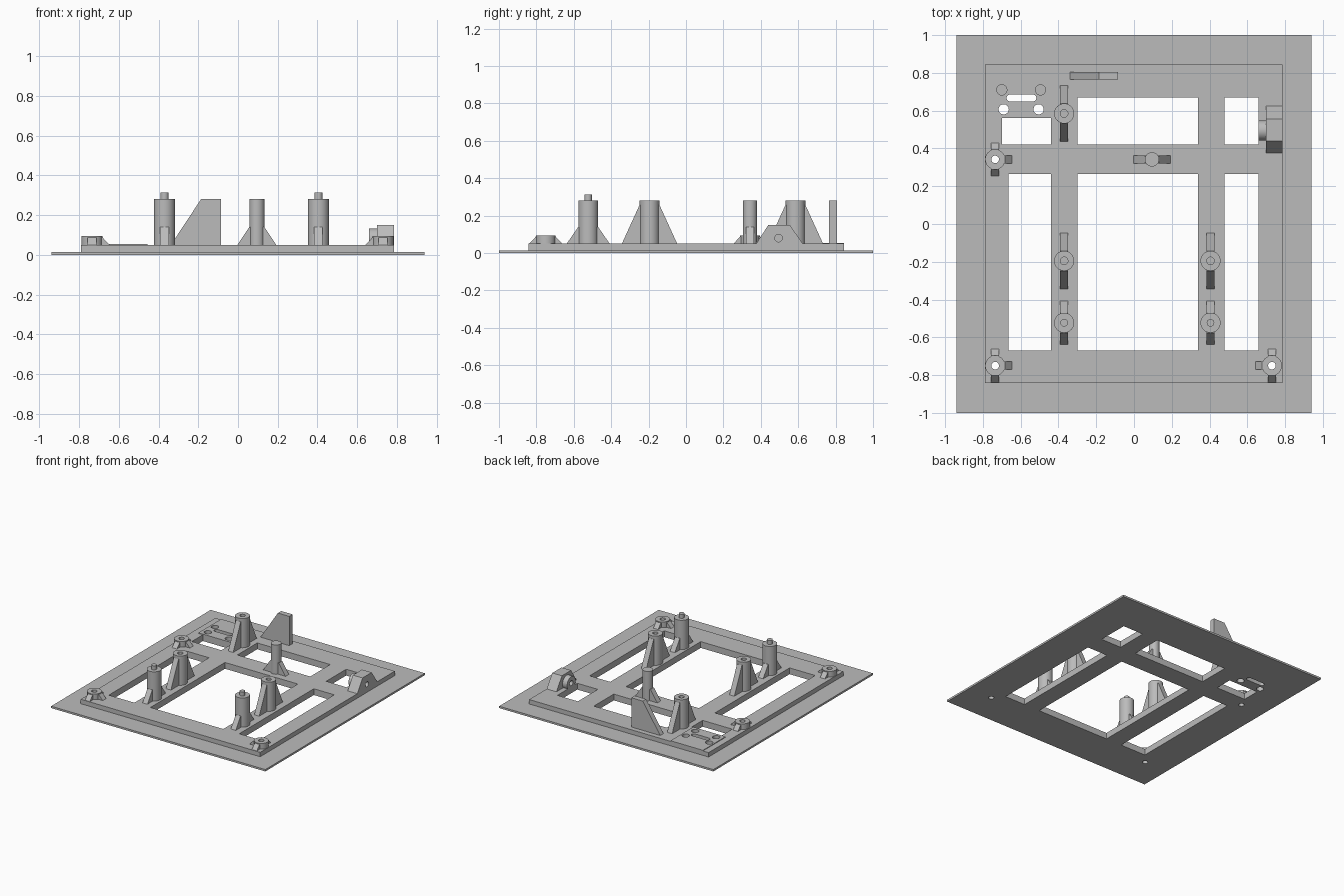
import bpy, bmesh, math
from mathutils import Matrix, Vector

old = bpy.data.objects.get("Cube")
if old:
    bpy.data.objects.remove(old, do_unlink=True)

grey = bpy.data.materials.new("plain grey")
grey.use_nodes = True
GREY = (0.5, 0.5, 0.5, 1)
grey.diffuse_color = GREY
grey.node_tree.nodes["Principled BSDF"].inputs["Base Color"].default_value = GREY

SEGS = 40
BASE, DECK = 0.015, 0.05
parts = []


def finish(name, bm, keep=True):
    bmesh.ops.recalc_face_normals(bm, faces=bm.faces[:])
    mesh = bpy.data.meshes.new(name)
    bm.to_mesh(mesh)
    bm.free()
    ob = bpy.data.objects.new(name, mesh)
    bpy.context.collection.objects.link(ob)
    mesh.materials.append(grey)
    if keep:
        parts.append(ob)
    return ob


def add_box(bm, x0, x1, y0, y1, z0, z1):
    size = Matrix.Diagonal((x1 - x0, y1 - y0, z1 - z0, 1))
    mid = Matrix.Translation(((x0 + x1) / 2, (y0 + y1) / 2, (z0 + z1) / 2))
    bmesh.ops.create_cube(bm, size=1, matrix=mid @ size)


def add_drum(bm, x, y, r, z0, z1):
    bmesh.ops.create_cone(bm, cap_ends=True, segments=SEGS, radius1=r, radius2=r,
                          depth=z1 - z0, matrix=Matrix.Translation((x, y, (z0 + z1) / 2)))


def add_prism(bm, outline, depth, matrix):
    """Extrude an outline in the local XZ plane, centred on local y."""
    face = bm.faces.new([bm.verts.new(matrix @ Vector((u, -depth / 2, w))) for u, w in outline])
    out = bmesh.ops.extrude_face_region(bm, geom=[face])
    verts = [g for g in out["geom"] if isinstance(g, bmesh.types.BMVert)]
    bmesh.ops.translate(bm, verts=verts, vec=matrix.to_3x3() @ Vector((0, depth, 0)))


def add_lathe(bm, profile, matrix):
    """Closed ring of (radius, height) points turned around local z."""
    rings = []
    for i in range(SEGS):
        a = 2 * math.pi * i / SEGS
        rings.append([bm.verts.new(matrix @ Vector((r * math.cos(a), r * math.sin(a), z)))
                      for r, z in profile])
    n = len(profile)
    for i in range(SEGS):
        a, b = rings[i], rings[(i + 1) % SEGS]
        for j in range(n):
            k = (j + 1) % n
            bm.faces.new((a[j], b[j], b[k], a[k]))


def cut(ob, bm):
    """Cut the shapes in bm out of the object, then drop the cutter."""
    cutter = finish("cutter", bm, keep=False)
    cutter.hide_render = True
    mod = ob.modifiers.new("cut", 'BOOLEAN')
    mod.operation, mod.solver, mod.object = 'DIFFERENCE', 'EXACT', cutter
    graph = bpy.context.evaluated_depsgraph_get()
    mesh = bpy.data.meshes.new_from_object(ob.evaluated_get(graph))
    ob.modifiers.clear()
    ob.data = mesh
    bpy.data.objects.remove(cutter, do_unlink=True)


# Hole layout
WINDOWS = [(-0.70, -0.44, 0.42, 0.56), (-0.30, 0.34, 0.42, 0.67), (0.48, 0.66, 0.42, 0.67),
           (-0.665, -0.44, -0.67, 0.265), (-0.30, 0.34, -0.67, 0.265), (0.48, 0.66, -0.67, 0.265)]
CORNERS = [("back_right", -0.735, 0.342, (0, 90, 270)),
           ("front_right", -0.735, -0.75, (0, 90, 270)),
           ("front_left", 0.73, -0.75, (180, 90, 270))]
THROUGH = [(-0.69, 0.607), (-0.505, 0.607)]
BLIND = [(-0.70, 0.71), (-0.495, 0.71)]
HOLE, PIN, POST = 0.027, 0.02, 0.053


def hole_shapes(blind):
    bm = bmesh.new()
    for w in WINDOWS:
        add_box(bm, *w, -0.1, 0.2)
    for _, x, y, _ in CORNERS:
        add_drum(bm, x, y, PIN, -0.1, 0.2)
    for x, y in THROUGH + (BLIND if blind else []):
        add_drum(bm, x, y, HOLE, -0.1, 0.2)
    # rounded slot
    arc = [math.radians(a) for a in range(-90, 91, 15)]
    right = [(-0.535 + 0.018 * math.cos(a), 0.018 * math.sin(a)) for a in arc]
    left = [(-0.657 - 0.018 * math.cos(a), -0.018 * math.sin(a)) for a in arc]
    add_prism(bm, right + left, 0.3,
              Matrix.Translation((0, 0.667, 0.05)) @ Matrix.Rotation(math.pi / 2, 4, 'X'))
    return bm


# Flat plates
for name, dims, blind in (("base_plate", (-0.94, 0.94, -1, 1, 0, BASE), False),
                          ("raised_deck", (-0.79, 0.785, -0.843, 0.845, BASE, DECK), True),
                          ("mounting_pad", (-0.74, -0.455, 0.56, 0.845, DECK, DECK + 0.005), True)):
    bm = bmesh.new()
    add_box(bm, *dims)
    cut(finish(name, bm), hole_shapes(blind))


def ribbed_post(name, x, y, r, top, reach, rib_top, angles, bore=True, pin=0):
    """Round post with sloping ribs; bored, plain or topped with a pin."""
    at = Matrix.Translation((x, y, 0))
    bm = bmesh.new()
    if bore:
        add_lathe(bm, [(PIN, DECK), (r, DECK), (r, top), (PIN, top)], at)
    else:
        add_drum(bm, x, y, r, DECK, top)
    if pin:
        add_drum(bm, x, y, PIN, top, pin)
    finish(name, bm)
    bm = bmesh.new()
    inner = r - 0.008
    for a in angles:
        add_prism(bm, [(inner, DECK), (reach, DECK), (r, rib_top), (inner, rib_top)], 0.043,
                  at @ Matrix.Rotation(math.radians(a), 4, 'Z'))
    finish(name + "_ribs", bm)


# Low corner posts
for side, x, y, angles in CORNERS:
    ribbed_post(side + "_low_post", x, y, POST, 0.095, 0.088, 0.088, angles)

# Tall posts
for side, x in (("right", -0.37), ("left", 0.405)):
    ribbed_post(side + "_bored_post", x, -0.195, POST, 0.282, 0.148, 0.258, (90, 270))
    ribbed_post(side + "_pin_post", x, -0.523, POST, 0.282, 0.115, 0.14, (90, 270),
                bore=False, pin=0.314)
ribbed_post("rear_bored_post", -0.37, 0.585, POST, 0.282, 0.148, 0.258, (90, 270))
ribbed_post("centre_post", 0.095, 0.342, 0.038, 0.282, 0.098, 0.14, (0, 180), bore=False)

# Upright fin
bm = bmesh.new()
add_prism(bm, [(-0.338, DECK), (-0.085, DECK), (-0.085, 0.282), (-0.185, 0.282)], 0.042,
          Matrix.Translation((0, 0.785, 0)))
finish("rear_fin", bm)

# Side bracket with a bored boss
turn = Matrix.Rotation(math.pi / 2, 4, 'Z')
bm = bmesh.new()
add_prism(bm, [(0.375, DECK), (0.625, DECK), (0.555, 0.15), (0.44, 0.15)], 0.085,
          Matrix.Translation((0.7425, 0, 0)) @ turn)
bracket = finish("side_bracket", bm)
axis = Matrix.Translation((0.66, 0.495, 0.08)) @ Matrix.Rotation(math.pi / 2, 4, 'Y')
bm = bmesh.new()
bmesh.ops.create_cone(bm, cap_ends=True, segments=SEGS, radius1=PIN, radius2=PIN, depth=0.5,
                      matrix=axis)
cut(bracket, bm)
bm = bmesh.new()
add_lathe(bm, [(PIN, 0), (POST, 0), (POST, 0.04), (PIN, 0.04)], axis)
finish("bracket_boss", bm)

# Smooth round walls, crisp edges
bpy.ops.object.select_all(action='DESELECT')
for ob in parts:
    ob.select_set(True)
bpy.context.view_layer.objects.active = parts[0]
bpy.ops.object.shade_smooth_by_angle(angle=math.radians(30))
